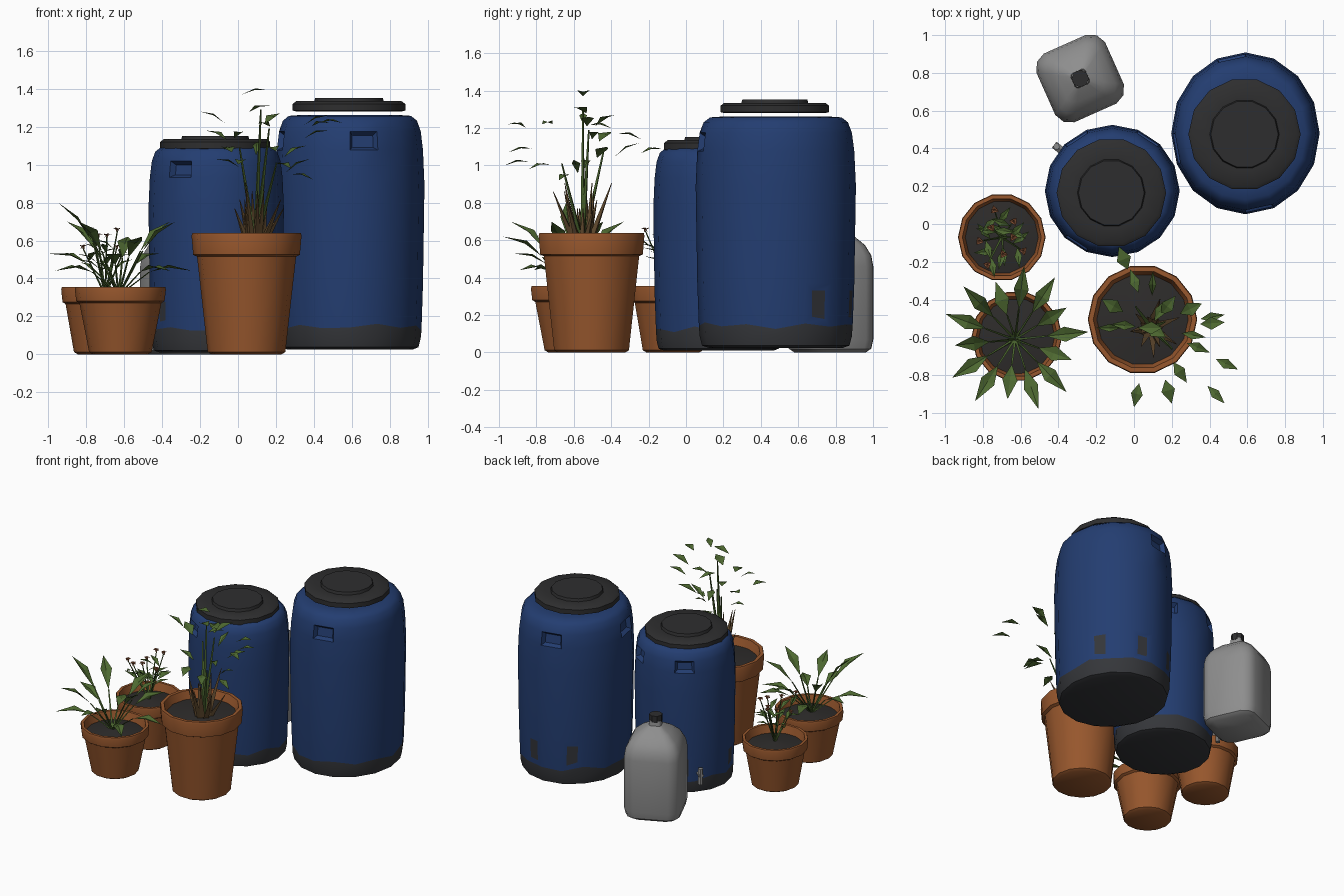
import bpy, bmesh, math, random
from mathutils import Vector as V

if "Cube" in bpy.data.objects:
    bpy.data.objects.remove(bpy.data.objects["Cube"])

random.seed(4)


def mat(name, r, g, b):
    m = bpy.data.materials.new(name)
    m.diffuse_color = (r, g, b, 1)
    m.use_nodes = True
    m.node_tree.nodes["Principled BSDF"].inputs["Base Color"].default_value = m.diffuse_color
    return m


BLUE = mat("blue plastic", 0.017, 0.047, 0.165)
GRIME = mat("dark grime", 0.035, 0.037, 0.042)
LID = mat("lid black", 0.027, 0.027, 0.028)
CLAY = mat("terracotta", 0.31, 0.095, 0.026)
SOIL = mat("soil", 0.027, 0.025, 0.024)
JUG = mat("jug grey", 0.27, 0.27, 0.27)
GREEN = mat("leaf green", 0.075, 0.14, 0.03)
BROWN = mat("dry brown", 0.13, 0.075, 0.03)
FLOWER = mat("rust flower", 0.2, 0.07, 0.03)


def finish(name, bm, mats, angle=40):
    bmesh.ops.recalc_face_normals(bm, faces=bm.faces)
    me = bpy.data.meshes.new(name)
    bm.to_mesh(me)
    bm.free()
    for m in mats:
        me.materials.append(m)
    ob = bpy.data.objects.new(name, me)
    bpy.context.collection.objects.link(ob)
    if angle:
        bpy.ops.object.select_all(action='DESELECT')
        ob.select_set(True)
        bpy.context.view_layer.objects.active = ob
        bpy.ops.object.shade_smooth_by_angle(angle=math.radians(angle))
    return ob


def loft(bm, rings):
    """Skin a list of point rings and cap both ends."""
    vs = [[bm.verts.new(p) for p in r] for r in rings]
    n = len(vs[0])
    for a, b in zip(vs, vs[1:]):
        for i in range(n):
            j = (i + 1) % n
            bm.faces.new((a[i], a[j], b[j], b[i]))
    bm.faces.new(vs[0][::-1])
    bm.faces.new(vs[-1])


def ring(c, r, z, n, sy=1.0, wob=0.0):
    return [V((c[0] + r * math.cos(math.tau * i / n), c[1] + r * sy * math.sin(math.tau * i / n),
               z + random.uniform(-wob, wob))) for i in range(n)]


def lathe(name, c, prof, n, m, sy=1.0):
    bm = bmesh.new()
    loft(bm, [ring(c, r, z, n, sy) for r, z in prof])
    return finish(name, bm, [m])


# Barrels: one shared profile (radius share, height share), grimy wavy foot, grips, stains
PROF = [(.84, 0), (.92, .01), (.95, .05), (.96, .1), (.98, .28), (1, .7),
        (.98, .85), (.95, .93), (.9, .975), (.82, .996), (.65, 1)]


def barrel(name, c, r, z0, z1, sy, grip_angles):
    bm = bmesh.new()
    prof = [(r * a, z0 + (z1 - z0) * b) for a, b in PROF]
    loft(bm, [ring(c, a, z, 16, sy, 0.025 if k == 3 else 0) for k, (a, z) in enumerate(prof)])
    zg = prof[3][1]
    grips, stains = [], []
    for f in bm.faces:
        p = f.calc_center_median()
        f.material_index = int(p.z < zg - 0.01)
        a = math.degrees(math.atan2(p.y - c[1], p.x - c[0]))
        if prof[6][1] < p.z < prof[7][1]:
            if any(abs((a - g + 180) % 360 - 180) < 14 for g in grip_angles):
                grips.append(f)
        elif zg + 0.02 < p.z < zg + 0.3 and random.random() < 0.2:
            stains.append(f)
    bm.normal_update()
    bmesh.ops.inset_region(bm, faces=grips, thickness=0.025, depth=-0.03)
    bmesh.ops.inset_individual(bm, faces=stains, thickness=0.055)
    for f in stains:
        f.material_index = 1
    finish(name, bm, [BLUE, GRIME])


barrel("large_barrel", (0.59, 0.48), 0.393, 0.025, 1.262, 1.09, (-75, 105, 185))
barrel("small_barrel", (-0.115, 0.175), 0.357, 0.01, 1.095, 0.98, (-120, 60, 130))


# Lids with raised centre disc
def lid(name, c, r, z):
    lathe(name, c, [(r - 0.02, z), (r, z + 0.005), (r, z + 0.04), (r - 0.02, z + 0.055),
                    (r * 0.62, z + 0.052), (r * 0.6, z + 0.072)], 14, LID)


lid("large_barrel_lid", (0.585, 0.475), 0.297, 1.28)
lid("small_barrel_lid", (-0.12, 0.165), 0.29, 1.08)

# Tap at the back left of the small barrel
bm = bmesh.new()
loft(bm, [ring((-0.41, 0.41), 0.018, z, 6) for z in (0.1, 0.22)])
d, side, up = V((-0.78, 0.62, 0)), V((0.012, 0.016, 0)), V((0, 0, 0.02))
p = V((-0.36, 0.37, 0.17))
loft(bm, [[q + side, q + up, q - side, q - up] for q in (p, p + d * 0.08)])
finish("barrel_tap", bm, [JUG])

# Jug: rounded square body, sloping shoulders, dark cap
JC = (-0.285, 0.77)
base = []
for k in range(4):
    a = math.radians(24 + 90 * k)
    for x, y in ((0.195, -0.12), (0.195, 0.12), (0.17, 0.17)):
        base.append((x * math.cos(a) - y * math.sin(a), x * math.sin(a) + y * math.cos(a)))
bm = bmesh.new()
loft(bm, [[V((JC[0] + s * x, JC[1] + s * y, z)) for x, y in base]
          for s, z in ((0.84, 0), (0.97, 0.02), (1.02, 0.07), (1.02, 0.46), (0.97, 0.52),
                       (0.82, 0.575), (0.55, 0.625), (0.22, 0.665), (0.2, 0.70))])
finish("jug", bm, [JUG])
lathe("jug_cap", JC, [(0.046, 0.69), (0.046, 0.74)], 8, LID)


# Terracotta pots with rolled rim, open top and soil
def pot(name, c, r, h, rim, foot):
    z = h - rim
    lathe(name, c, [(foot - 0.02, 0), (foot, 0.012), (r * 0.9, z), (r * 0.97, z + 0.01),
                    (r, h - 0.015), (r * 0.985, h), (r * 0.9, h), (r * 0.8, h - 0.09)], 14, CLAY)
    lathe(name + "_soil", c, [(r * 0.86, h - 0.07), (r * 0.86, h - 0.06), (r * 0.1, h - 0.03)], 12, SOIL)


pot("tall_pot", (0.045, -0.505), 0.29, 0.64, 0.125, 0.205)
pot("left_pot", (-0.70, -0.07), 0.232, 0.355, 0.09, 0.165)
pot("front_pot", (-0.62, -0.595), 0.24, 0.355, 0.085, 0.165)


# Plant helpers
def polar(a, r, z=0.0):
    return V((r * math.cos(a), r * math.sin(a), z))


def leaf(bm, a, b, w, m=0, arch=0.15):
    d = b - a
    s = d.cross(V((0, 0, 1))).normalized() * w / 2
    lift = V((0, 0, d.length * arch))
    mid = a + d * 0.45 + lift
    v = [bm.verts.new(x) for x in (a, mid + s, b, mid - s, mid - lift * 0.4)]
    for i in range(4):
        bm.faces.new((v[i], v[(i + 1) % 4], v[4])).material_index = m


def stem(bm, a, b, r0, r1, m):
    n = len(bm.faces)
    loft(bm, [[q + polar(t, r) for t in (0.3, 2.4, 4.5)] for q, r in ((a, r0), (b, r1))])
    bm.faces.ensure_lookup_table()
    for f in bm.faces[n:]:
        f.material_index = m


PLANT = [GREEN, BROWN, FLOWER]

# Broad leafy plant in the front pot: a star of leaves at mixed heights
bm = bmesh.new()
c = V((-0.63, -0.61, 0.31))
for k in range(14):
    z = (0.13, 0.39, 0.22, 0.31)[k % 4]
    t = c + polar(k * math.tau / 14 + 0.1, 0.39 - 0.07 * (k % 3 == 1), z)
    if k == 7:
        t.z = 0.80
    b = c.lerp(t, 0.42) + V((0, 0, 0.07))
    stem(bm, c, b, 0.008, 0.005, 0)
    leaf(bm, b, t, 0.08)
finish("broad_leaf_plant", bm, PLANT, 0)

# Small flowering plant in the left pot
bm = bmesh.new()
c = V((-0.70, -0.07, 0.31))
for k in range(8):
    t = c + polar(k * 2.4, 0.06 + 0.015 * k, 0.25 + 0.03 * (k % 4))
    stem(bm, c, t, 0.007, 0.004, 0)
    for j in range(3):
        o = polar(j * 2.1 + k, 0.025, 0.01)
        leaf(bm, t - o * 0.5, t + o, 0.03, 2, 0.4)
    for f in (0.5, 0.72):
        b = c.lerp(t, f)
        leaf(bm, b, b + polar(random.uniform(0, 6.28), 0.11, 0.05), 0.04)
finish("flowering_plant", bm, PLANT, 0)

# Tall plant: dry spiky crown, slim stems and scattered leaves
bm = bmesh.new()
c = V((0.09, -0.55, 0.57))
for k in range(13):
    a = k * 2.4
    stem(bm, c + polar(a, 0.035), c + polar(a, 0.06 + 0.05 * (k % 3), 0.2 + 0.045 * (k % 4)),
         0.026, 0.002, 1)
for a, r, z in ((0, 0.03, 0.72), (2.2, 0.14, 0.52), (0.4, 0.08, 0.62), (5.5, 0.16, 0.44)):
    stem(bm, c, c + polar(a, r, z), 0.016, 0.005, 0)
# leaf tips; each leaf points away from the stem
for x, y, z in ((0.02, -0.55, 1.37), (-0.2, -0.55, 1.28), (-0.12, -0.53, 1.03), (-0.17, -0.4, 1.18),
                (-0.02, -0.24, 1.14), (-0.08, -0.12, 1.09), (0.1, -0.25, 1.12), (0.17, -0.4, 1.2),
                (0.22, -0.38, 1.27), (0.17, -0.6, 1.31), (0.36, -0.42, 1.1), (0.48, -0.48, 1.18),
                (0.48, -0.52, 1.26), (0.38, -0.6, 1.03), (0.4, -0.68, 0.92), (0.55, -0.77, 1.22),
                (0.28, -0.84, 0.98), (0.48, -0.95, 1.22), (0.0, -0.97, 1.0), (0.2, -0.95, 1.07)):
    t = V((x, y, z))
    o = V((x - c.x, y - c.y, 0)).normalized()
    leaf(bm, t - o * 0.13 - V((0, 0, random.uniform(-0.03, 0.08))), t, random.uniform(0.04, 0.08))
finish("tall_plant", bm, PLANT, 0)
